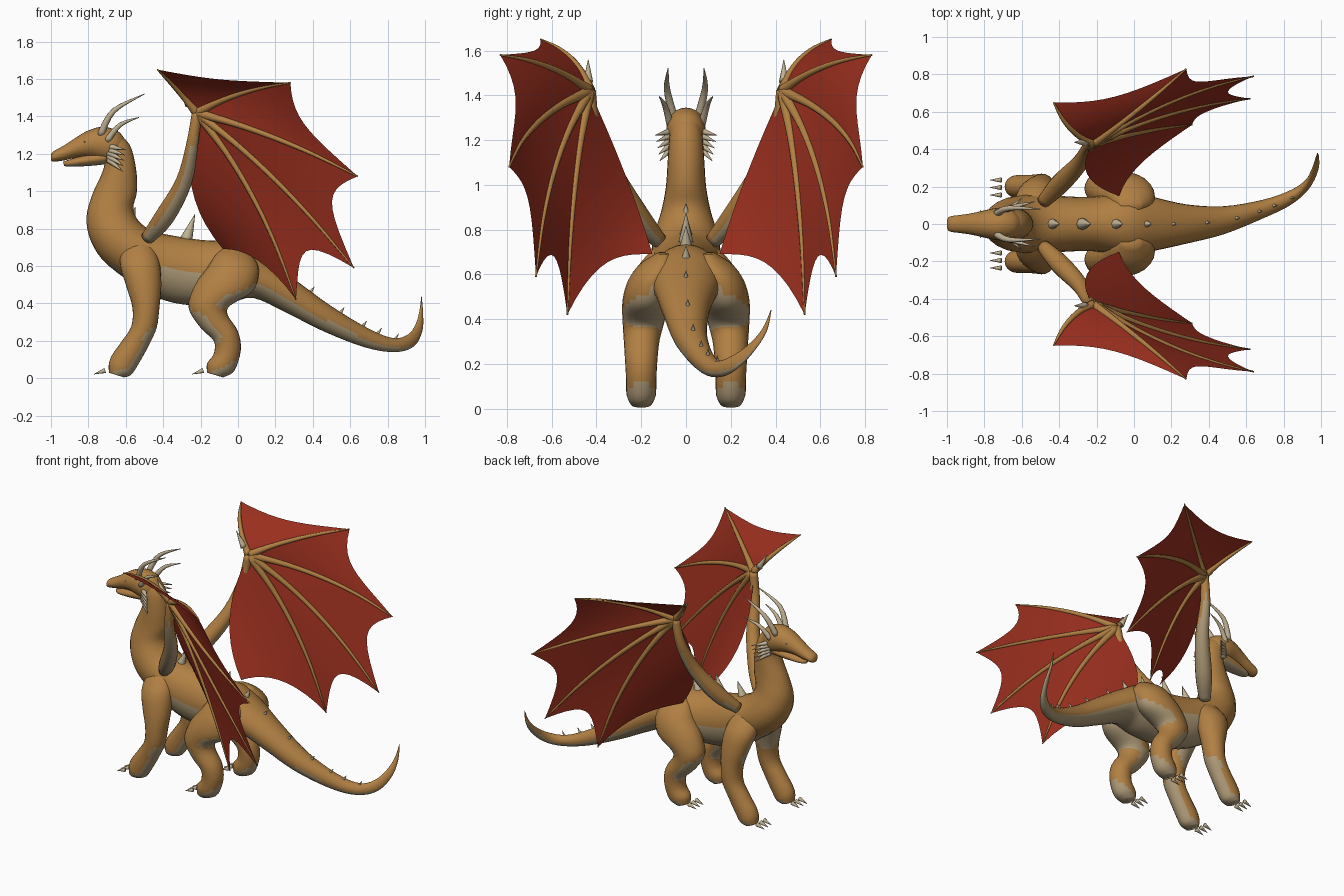
import bpy, bmesh, math
from mathutils import Vector

cube = bpy.data.objects.get("Cube")
if cube:
    bpy.data.objects.remove(cube)


def material(name, color):
    mat = bpy.data.materials.new(name)
    mat.use_nodes = True
    mat.diffuse_color = (*color, 1)
    mat.node_tree.nodes["Principled BSDF"].inputs["Base Color"].default_value = (*color, 1)
    return mat


HIDE = material("tan hide", (0.44, 0.215, 0.056))
BELLY = material("pale belly", (0.42, 0.32, 0.185))
HORN = material("horn", (0.54, 0.45, 0.30))
MEMBRANE = material("red membrane", (0.32, 0.028, 0.013))


def finish(name, bm, mats, rule=None):
    """Turn a bmesh into a smooth object; rule picks the faces of the second colour."""
    bmesh.ops.recalc_face_normals(bm, faces=bm.faces)
    for face in bm.faces:
        face.smooth = True
        if rule and rule(face.calc_center_median(), face.normal):
            face.material_index = 1
    mesh = bpy.data.meshes.new(name)
    bm.to_mesh(mesh)
    bm.free()
    for mat in mats:
        mesh.materials.append(mat)
    obj = bpy.data.objects.new(name, mesh)
    bpy.context.collection.objects.link(obj)
    return obj


def loft(name, rings, mats, rule=None, sides=24):
    """Skin elliptical rings given as (centre, axis, axis)."""
    bm = bmesh.new()
    loops = []
    for c, u, v in rings:
        angles = [math.tau * i / sides for i in range(sides)]
        loops.append([bm.verts.new(c + u * math.cos(a) + v * math.sin(a)) for a in angles])
    for a, b in zip(loops, loops[1:]):
        for i in range(sides):
            j = (i + 1) % sides
            bm.faces.new((a[i], a[j], b[j], b[i]))
    bm.faces.new(loops[0])
    bm.faces.new(loops[-1])
    return finish(name, bm, mats, rule)


def smooth_rows(rows, steps=4):
    """Catmull-Rom interpolation of rows of numbers."""
    out = []
    for i in range(len(rows) - 1):
        quad = [rows[max(i - 1, 0)], rows[i], rows[i + 1], rows[min(i + 2, len(rows) - 1)]]
        for k in range(steps):
            t = k / steps
            out.append([b + t / 2 * (c - a + t * (2 * a - 5 * b + 4 * c - d + t * (3 * (b - c) + d - a)))
                        for a, b, c, d in zip(*quad)])
    return out + [rows[-1]]


def outline_loft(name, rows, mats, rule=None, side=1):
    """Rows: upper x, z, lower x, z, half width, sideways centre."""
    rings = []
    for x1, z1, x2, z2, w, y in smooth_rows(rows):
        top, low = Vector((x1, y * side, z1)), Vector((x2, y * side, z2))
        rings.append(((top + low) / 2, (top - low) / 2, Vector((0, w, 0))))
    return loft(name, rings, mats, rule)


def tube(name, points, radii, mats, rule=None, sides=10):
    """Tapered round tube along a path."""
    rows = smooth_rows([(*p, r) for p, r in zip(points, radii)])
    path = [Vector(r[:3]) for r in rows]
    rings = []
    for i, p in enumerate(path):
        tangent = (path[min(i + 1, len(path) - 1)] - path[max(i - 1, 0)]).normalized()
        u = tangent.orthogonal() if i == 0 else u - tangent * u.dot(tangent)
        u = u.normalized()
        rings.append((p, u * rows[i][3], tangent.cross(u) * rows[i][3]))
    return loft(name, rings, mats, rule, sides)


def spike(name, base, tip, radius):
    return tube(name, (base, tip), (radius, 0.001), [HORN], sides=8)


# Neck, trunk and tail in one skin
BODY = [
    (-.66, 1.325, -.74, 1.2, .07, 0), (-.58, 1.25, -.715, 1.15, .075, 0),
    (-.545, 1.12, -.73, 1.09, .082, 0), (-.54, 1, -.78, .98, .09, 0),
    (-.56, .91, -.81, .86, .11, 0), (-.53, .84, -.785, .73, .14, 0),
    (-.46, .79, -.69, .6, .155, 0), (-.36, .765, -.45, .44, .15, 0),
    (-.2, .74, -.25, .39, .145, 0), (-.02, .725, -.05, .4, .17, 0),
    (.12, .65, .08, .43, .145, 0), (.3, .53, .26, .35, .105, 0),
    (.5, .385, .46, .25, .075, .02), (.7, .265, .68, .165, .05, .08),
    (.83, .215, .84, .14, .04, .14), (.91, .235, .94, .17, .03, .21),
    (.95, .29, .985, .25, .02, .29), (.97, .36, .99, .34, .012, .35),
    (.98, .44, .982, .44, .002, .38),
]


def is_belly(c, n):
    if c.x < -.45:
        return c.z < .72 and n.z < -.68
    return n.z < (-.2 if c.x > .05 else -.32) or (c.x < -.2 and c.z < .585)


outline_loft("body", BODY, [HIDE, BELLY], is_belly)

# Head and lower jaw
outline_loft("head", [
    (-1, 1.195, -1, 1.165, .02, 0), (-.985, 1.215, -.985, 1.158, .04, 0),
    (-.93, 1.245, -.93, 1.165, .048, 0), (-.87, 1.285, -.86, 1.18, .058, 0),
    (-.8, 1.325, -.79, 1.18, .074, 0), (-.72, 1.345, -.72, 1.16, .087, 0),
    (-.64, 1.32, -.68, 1.15, .078, 0), (-.6, 1.27, -.65, 1.17, .05, 0)], [HIDE])
outline_loft("jaw", [
    (-.935, 1.158, -.93, 1.135, .015, 0), (-.9, 1.17, -.9, 1.132, .037, 0),
    (-.8, 1.2, -.8, 1.135, .056, 0), (-.7, 1.22, -.7, 1.145, .065, 0)],
    [HIDE, BELLY], lambda c, n: n.z < -.6)

# Row of spikes along the back and tail, leaning backwards: x, height, radius
for x, height, radius in ((-.44, .085, .032), (-.28, .125, .036), (-.1, .085, .032),
                          (.06, .045, .024), (.2, .02, .014), (.38, .018, .013), (.54, .018, .013),
                          (.66, .018, .012), (.74, .02, .012), (.83, .025, .011)):
    for a, b in zip(BODY[5:], BODY[6:]):
        if a[0] <= x <= b[0]:
            t = (x - a[0]) / (b[0] - a[0])
            z, y = a[1] + t * (b[1] - a[1]), a[5] + t * (b[5] - a[5])
            spike("back_spike", (x, y, z - .02), (x + .025 + height * .2, y, z + height), radius)
spike("neck_spike", (-.57, 0, .85), (-.55, 0, .915), .022)

FRONT_LEG = [
    (-.59, .74, -.51, .745, .02, .09), (-.625, .68, -.455, .7, .065, .105),
    (-.63, .6, -.42, .62, .09, .14),
    (-.6, .5, -.41, .5, .085, .172), (-.565, .38, -.42, .38, .075, .193),
    (-.57, .28, -.435, .27, .068, .2), (-.62, .2, -.48, .17, .063, .2),
    (-.67, .13, -.53, .08, .063, .2), (-.69, .08, -.57, .02, .06, .2),
    (-.69, .03, -.61, .005, .045, .2)]
HIND_LEG = [
    (-.07, .7, .04, .69, .03, .1), (-.12, .66, .1, .62, .085, .125),
    (-.165, .59, .11, .55, .105, .155),
    (-.23, .5, .075, .46, .106, .178), (-.265, .38, -.04, .39, .093, .19),
    (-.2, .27, -.055, .34, .08, .198), (-.13, .2, 0, .25, .073, .2),
    (-.13, .13, .015, .15, .068, .2), (-.165, .08, -.02, .04, .065, .2),
    (-.165, .03, -.08, .005, .045, .2)]

# Wing skeleton: middle and end of each finger, then the trailing edge at the body
WRIST = (-.22, .43, 1.42)
FINGERS = [
    ((-.34, .51, 1.56), (-.43, .65, 1.65)), ((.02, .61, 1.525), (.28, .83, 1.58)),
    ((.21, .66, 1.28), (.64, .79, 1.08)), ((.2, .59, 1.06), (.62, .67, .59)),
    ((.08, .5, .97), (.31, .53, .42)), ((-.25, .265, 1.03), (-.08, .15, .69))]
SCALLOPS = (.15, .15, .15, .16, .11)


def along(finger, t, side):
    """Point on the quadratic curve from the wrist through a finger."""
    mid, tip = finger
    p = (Vector(WRIST) * (1 - t) * (1 - 2 * t) + Vector(mid) * 4 * t * (1 - t)
         + Vector(tip) * t * (2 * t - 1))
    return Vector((p.x, p.y * side, p.z))


def web(name, first, second, depth, side, n=10):
    """Membrane between two fingers with a scalloped outer edge."""
    bm = bmesh.new()
    grid = []
    for i in range(n + 1):
        t, row = i / n, []
        for j in range(n + 1):
            s = j / n
            reach = t * (1 - depth * 4 * s * (1 - s))
            row.append(bm.verts.new(along(first, reach, side).lerp(along(second, reach, side), s)))
        grid.append(row)
    for a, b in zip(grid, grid[1:]):
        for j in range(n):
            bm.faces.new((a[j], a[j + 1], b[j + 1], b[j]))
    bmesh.ops.remove_doubles(bm, verts=bm.verts, dist=.0001)
    finish(name, bm, [MEMBRANE])


def underside(c, n):
    return n.z < -.22


for label, side in (("left_", -1), ("right_", 1)):
    def at(*p):
        return (p[0], p[1] * side, p[2])

    # Legs and claws
    for kind, rows, toe in (("front", FRONT_LEG, -.71), ("hind", HIND_LEG, -.185)):
        outline_loft(label + kind + "_leg", rows, [HIDE, BELLY], underside, side)
        for y in (.155, .195, .235):
            spike(label + kind + "_claw", at(toe, y, .042), at(toe - .06, y, .022), .014)

    # Horns, cheek frill and eyes
    tube(label + "long_horn", (at(-.735, .055, 1.3), at(-.665, .085, 1.43), at(-.5, .08, 1.52)),
         (.02, .014, .002), [HORN])
    tube(label + "short_horn", (at(-.7, .07, 1.27), at(-.63, .095, 1.355), at(-.53, .12, 1.395)),
         (.018, .012, .002), [HORN])
    for i in range(5):
        spike(label + "frill_spike", at(-.69, .062, 1.24 - .018 * i),
              at(-.6 - .004 * i, .138 - .005 * i, 1.222 - .029 * i), .019)
    spike(label + "eye", at(-.82, .05, 1.265), at(-.82, .074, 1.265), .01)

    # Wing arm, thumb claw, finger bones and membranes
    tube(label + "wing_arm", (at(-.485, .12, .75), at(-.395, .215, .86), at(-.29, .325, 1.05),
                              at(-.245, .41, 1.25), at(*WRIST)),
         (.036, .053, .044, .032, .027), [HIDE, BELLY], underside, 16)
    spike(label + "thumb_claw", at(-.26, .437, 1.46), at(-.32, .437, 1.56), .022)
    for finger in FINGERS[:-1]:
        tube(label + "wing_finger", [along(finger, t / 4, side) for t in range(5)],
             (.026, .017, .014, .01, .004), [HIDE], sides=8)
    for first, second, depth in zip(FINGERS, FINGERS[1:], SCALLOPS):
        web(label + "wing_membrane", first, second, depth, side)
